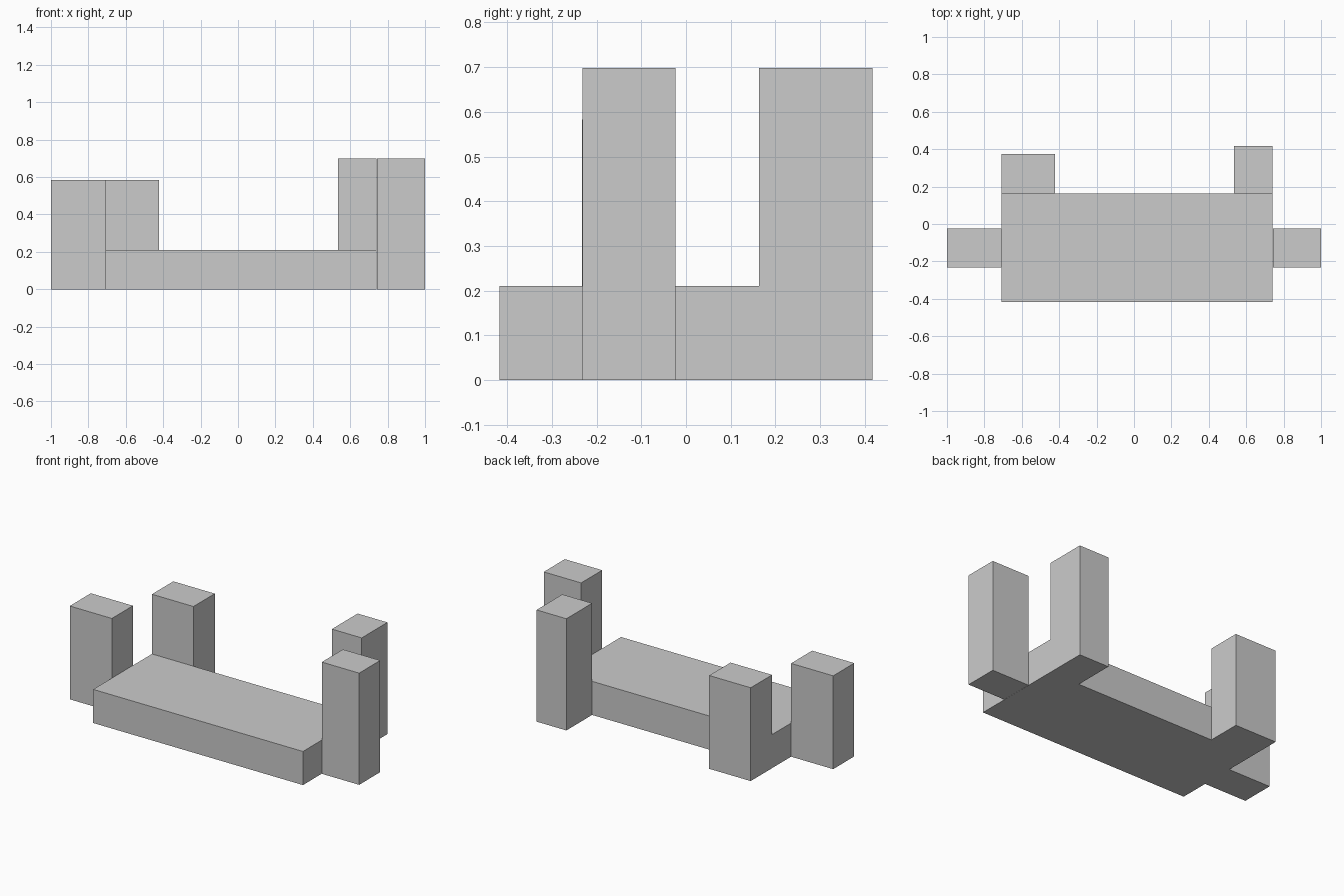
import bpy

if "Cube" in bpy.data.objects:
    bpy.data.objects.remove(bpy.data.objects["Cube"])


def box(name, x0, x1, y0, y1, height):
    """Box standing on the ground, given by its extents."""
    bpy.ops.mesh.primitive_cube_add(
        size=1, location=((x0 + x1) / 2, (y0 + y1) / 2, height / 2))
    ob = bpy.context.object
    ob.name = name
    ob.scale = (x1 - x0, y1 - y0, height)
    bpy.ops.object.transform_apply(location=False, rotation=False, scale=True)
    return ob


LEFT, RIGHT, BACK = -0.709, 0.741, 0.163   # slab edges the posts sit against
LOW, HIGH = 0.583, 0.698                   # post heights

# Low central slab
box("base_slab", LEFT, RIGHT, -0.417, BACK, 0.21)

# Shorter posts at the left end
box("left_side_post", -1.0, LEFT, -0.233, -0.025, LOW)
box("left_back_post", LEFT, -0.422, BACK, 0.374, LOW)

# Taller posts at the right end
box("right_side_post", 0.742, 1.0, -0.232, -0.024, HIGH)
box("right_back_post", 0.535, RIGHT, BACK, 0.417, HIGH)
